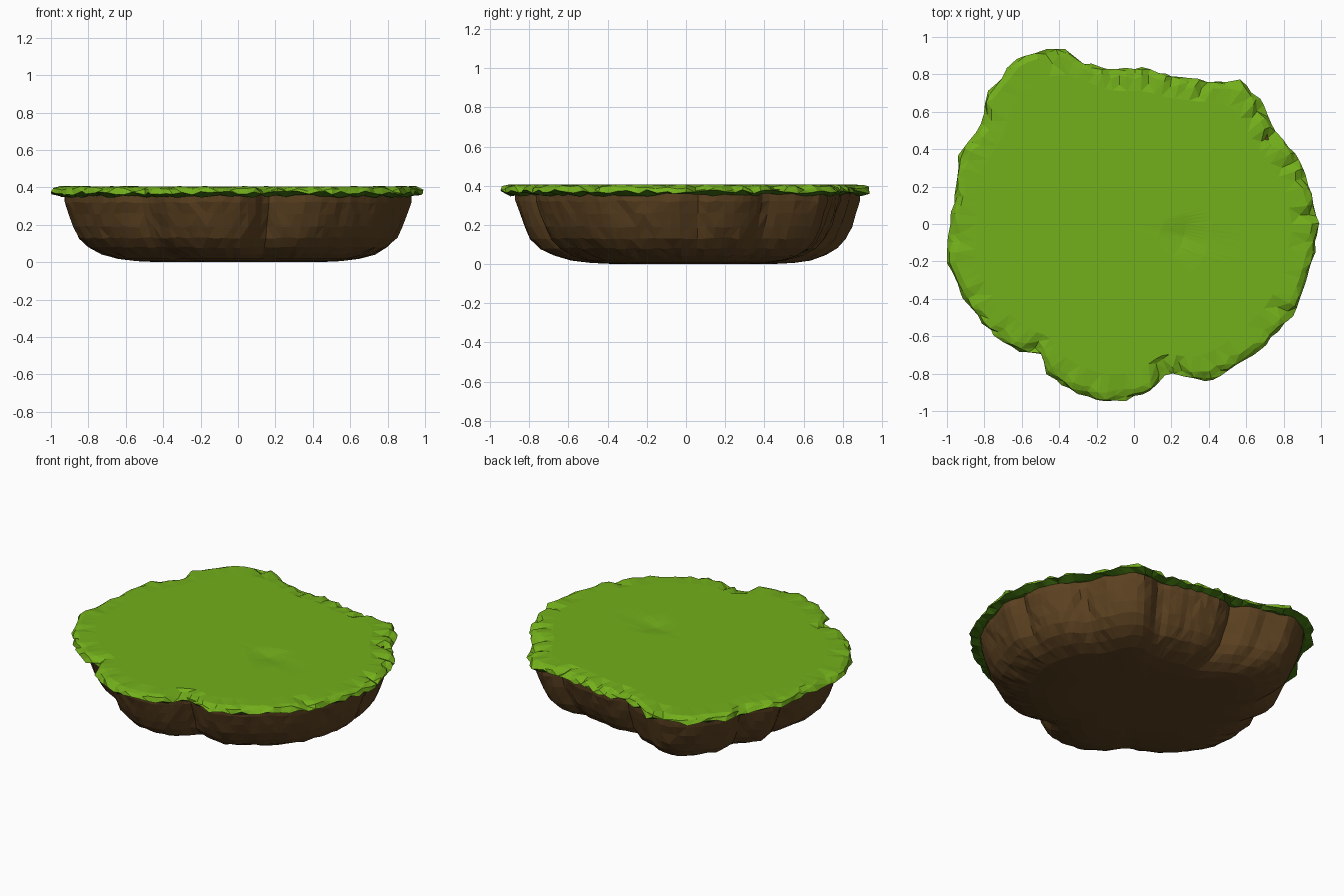
import bpy
import bmesh
import random
from math import atan2, cos, sin, hypot, radians, degrees, tau

random.seed(4)
if "Cube" in bpy.data.objects:
    bpy.data.objects.remove(bpy.data.objects["Cube"])


def material(name, colour):
    mat = bpy.data.materials.new(name)
    mat.use_nodes = True
    mat.diffuse_color = (*colour, 1)
    bsdf = mat.node_tree.nodes["Principled BSDF"]
    bsdf.inputs["Base Color"].default_value = (*colour, 1)
    bsdf.inputs["Roughness"].default_value = 0.9
    return mat


grass_green = material("grass green", (0.17, 0.43, 0.011))
deep_green = material("deep green", (0.05, 0.16, 0.005))
earth_brown = material("earth brown", (0.108, 0.054, 0.015))

# Island outline, counter-clockwise from +x
OUTLINE = [(1, 0), (.94, .22), (.88, .36), (.75, .5), (.68, .66), (.57, .78),
           (.48, .76), (.22, .79), (.06, .84), (-.1, .83), (-.28, .87),
           (-.37, .94), (-.45, .95), (-.63, .89), (-.78, .71), (-.84, .5),
           (-.95, .37), (-.95, .2), (-.99, 0), (-1, -.22), (-.9, -.43),
           (-.78, -.57), (-.62, -.69), (-.5, -.7), (-.48, -.79), (-.37, -.88),
           (-.2, -.945), (-.06, -.95), (.08, -.9), (.18, -.8), (.38, -.85),
           (.53, -.78), (.7, -.65), (.85, -.5), (.93, -.3), (.97, -.15)]
# Angles of the creases between the earth lobes, in degrees
CREASES = [2, 28, 61, 99, 112, 148, 168, 281]


def outline_radius(angle):
    """Distance from the centre to the outline along an angle."""
    c, s = cos(angle), sin(angle)
    for (ax, ay), (bx, by) in zip(OUTLINE, OUTLINE[1:] + OUTLINE[:1]):
        side_a, side_b = c * ay - s * ax, c * by - s * bx
        if side_a <= 1e-9 and side_b > 1e-9:
            t = side_a / (side_a - side_b)
            return hypot(ax + (bx - ax) * t, ay + (by - ay) * t)
    return 0.9


def crease(angle):
    """One at a crease, falling to zero away from it."""
    nearest = min(abs((degrees(angle) - a + 180) % 360 - 180) for a in CREASES)
    return max(0, 1 - nearest / 9) ** 2


def loft(name, rings, start, end, *mats):
    """Skin closed rings of points and close both ends with a fan."""
    bm = bmesh.new()
    loops = [[bm.verts.new(p) for p in ring] for ring in rings]
    count = len(loops[0])
    for low, high in zip(loops, loops[1:]):
        for i in range(count):
            j = (i + 1) % count
            bm.faces.new((low[i], low[j], high[j], high[i]))
    for loop, tip in ((loops[0], start), (loops[-1], end)):
        centre = bm.verts.new(tip)
        for i in range(count):
            bm.faces.new((loop[i], loop[(i + 1) % count], centre))
    bmesh.ops.triangulate(bm, faces=bm.faces[:])
    bmesh.ops.recalc_face_normals(bm, faces=bm.faces[:])
    # A second material goes on the faces that look down
    for face in bm.faces:
        face.normal_update()
        face.material_index = int(len(mats) > 1 and face.normal.z < -0.2)
    mesh = bpy.data.meshes.new(name)
    bm.to_mesh(mesh)
    bm.free()
    for mat in mats:
        mesh.materials.append(mat)
    obj = bpy.data.objects.new(name, mesh)
    bpy.context.collection.objects.link(obj)


def polar(angle, radius, z, shift=(0, 0)):
    return (shift[0] + radius * cos(angle), shift[1] + radius * sin(angle), z)


# Earth body: rounded bowl with bulging lobes, (inset, height, crease depth)
EARTH = [(.55, 0, 0), (.42, .006, 0), (.32, .018, .01), (.23, .045, .02),
         (.16, .08, .04), (.11, .13, .05), (.08, .19, .055), (.055, .26, .05),
         (.035, .32, .05), (.03, .38, .05)]
SIDES = 120
angles = [tau * i / SIDES for i in range(SIDES)]
# Soften the outline a little so the lobes read as rounded
soft = [sum(outline_radius(a + radians(d)) for d in (-4, 0, 4)) / 3
        for a in angles]
earth_rings = []
for inset, z, depth in EARTH:
    wobble = 0.005 if 0.04 < z < 0.35 else 0
    earth_rings.append([
        polar(a, r - 0.03 - inset - depth * crease(a)
              + random.uniform(-wobble, wobble),
              z + random.uniform(-wobble, wobble), (.01, .015))
        for a, r in zip(angles, soft)])
loft("earth_body", earth_rings, (0, 0, 0), (0, 0, .38), earth_brown)

# Grass layer: thin slab with a ragged, chipped rim, (inset, height, jitter)
GRASS = [(.17, .365, 0), (.05, .353, .009), (.002, .37, .012),
         (.012, .392, .01), (.045, .405, .002)]
grass_rings = []
for inset, z, jitter in GRASS:
    ring = []
    for a in angles:
        turn = a + random.uniform(-jitter, jitter)
        ring.append(polar(turn, outline_radius(turn) - inset
                          + random.uniform(-jitter, jitter / 2),
                          z + random.uniform(-jitter, jitter)))
    grass_rings.append(ring)

# Chips bitten out of the upper rim: a few large ones and many small
LARGE_CHIPS = (2, 20, 32, 43, 62, 85, 95, 118, 230, 278, 283, 288, 330)
large = {round(at / 360 * SIDES) for at in LARGE_CHIPS}
for i in range(SIDES):
    if i not in large and random.random() > 0.3:
        continue
    size = 1 if i in large else 0.4
    for ring, bite, drop in ((-1, .07, .012), (-2, .04, .014)):
        x, y, z = grass_rings[ring][i]
        scale = 1 - size * bite * random.uniform(.6, 1)
        grass_rings[ring][i] = (x * scale, y * scale, z - drop * size)

# Flat lawn with one shallow dent
for scale in (.85, .6, .42, .28, .15):
    ring = []
    for a, r in zip(angles, soft):
        x, y, z = polar(a, r * scale, .406)
        z -= .015 * max(0, 1 - hypot((x - .28) / 1.3, y + .07) / .12)
        ring.append((x, y, z))
    grass_rings.append(ring)
loft("grass_layer", grass_rings, (0, 0, .365), (0, 0, .406),
     grass_green, deep_green)
